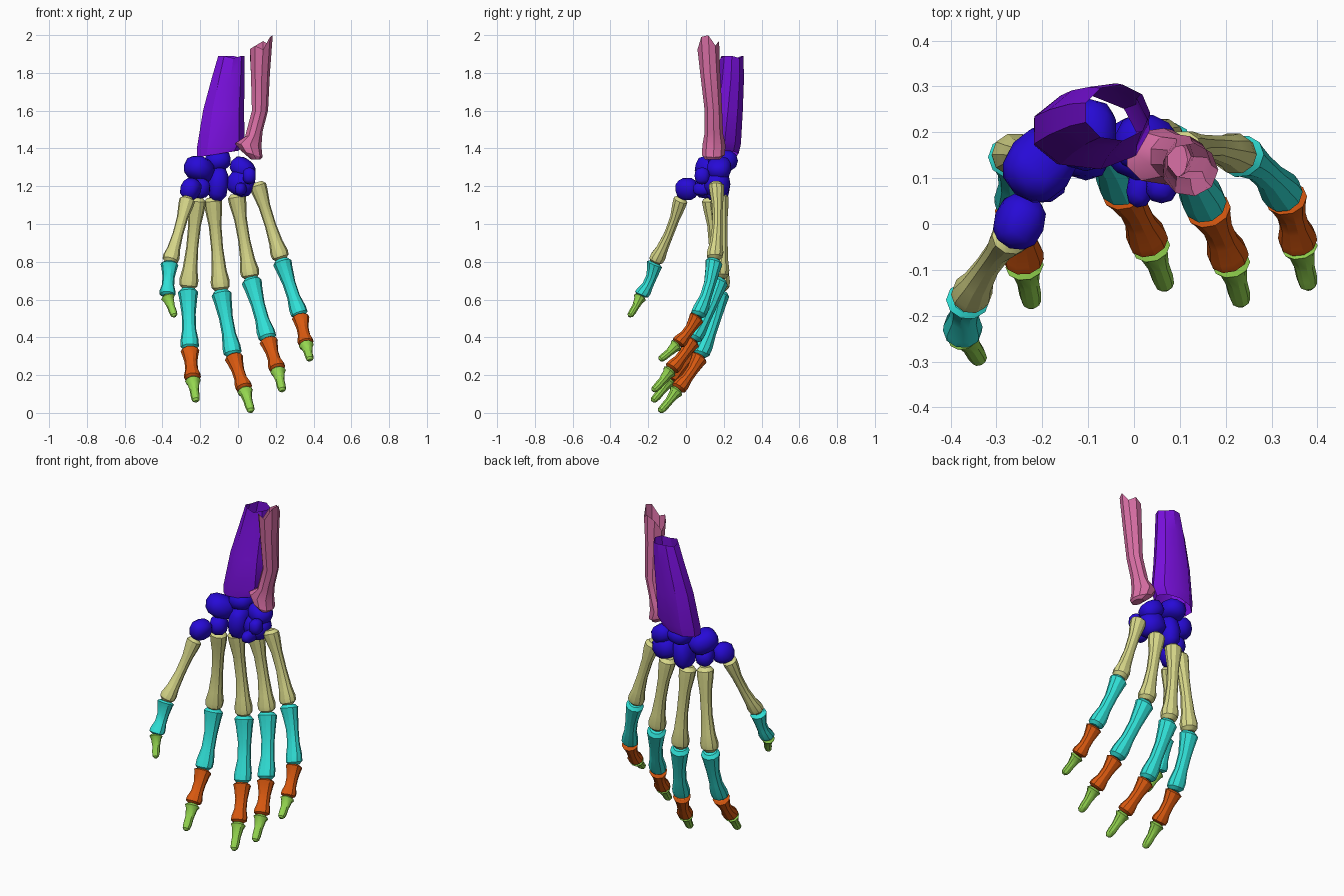
import bpy, bmesh, math
from mathutils import Vector, Matrix

cube = bpy.data.objects.get("Cube")
if cube:
    bpy.data.objects.remove(cube, do_unlink=True)


def material(name, rgb):
    m = bpy.data.materials.new(name)
    m.use_nodes = True
    m.diffuse_color = (*rgb, 1)
    m.node_tree.nodes["Principled BSDF"].inputs["Base Color"].default_value = (*rgb, 1)
    return m


PURPLE = material("purple", (.19, .005, .72))
BLUE = material("blue", (.02, .003, .68))
PINK = material("pink", (.70, .16, .38))
CREAM = material("cream", (.68, .68, .25))
CYAN = material("cyan", (.03, .75, .68))
ORANGE = material("orange", (.70, .10, .005))
GREEN = material("green", (.30, .68, .08))


def finish(name, bm, mat):
    bmesh.ops.recalc_face_normals(bm, faces=bm.faces)
    me = bpy.data.meshes.new(name)
    bm.to_mesh(me)
    bm.free()
    me.materials.append(mat)
    ob = bpy.data.objects.new(name, me)
    bpy.context.collection.objects.link(ob)
    bpy.ops.object.select_all(action='DESELECT')
    ob.select_set(True)
    bpy.context.view_layer.objects.active = ob
    bpy.ops.object.shade_smooth_by_angle(angle=math.radians(32))
    return ob


def loft(name, mat, rings, u, v, sides=10, cap_end=True, jag=0):
    """Skin over rings of (centre, half width, half depth, tilt)."""
    bm = bmesh.new()
    loops = []
    for n, (c, a, b, tilt) in enumerate(rings):
        loop = []
        for i in range(sides):
            w = 2 * math.pi * i / sides
            p = c + u * a * math.cos(w) + v * b * math.sin(w)
            p.z += tilt * a * math.cos(w)
            if n == len(rings) - 1 and i % 3 == 1:
                p.z -= jag
            loop.append(bm.verts.new(p))
        loops.append(loop)
    for lo, hi in zip(loops, loops[1:]):
        for i in range(sides):
            j = (i + 1) % sides
            bm.faces.new((lo[i], lo[j], hi[j], hi[i]))
    if cap_end:
        bm.faces.new(loops[0])
        bm.faces.new(loops[-1])
    return finish(name, bm, mat)


# Bone outlines: position along the bone, relative thickness
LONG = [(0, .6), (.04, 1), (.12, .95), (.3, .7), (.55, .66),
        (.78, .82), (.9, 1.06), (.96, 1), (1, .6)]
SHORT = [(0, .75), (.05, 1.08), (.15, .95), (.4, .74), (.65, .74),
         (.85, .97), (.95, .96), (1, .6)]
TIP = [(0, .7), (.08, 1.05), (.2, .8), (.5, .6), (.75, .6), (.92, .52), (1, .25)]


def bone(name, mat, start, end, radius, outline, bow):
    start, end = Vector(start), Vector(end)
    d = (end - start).normalized()
    v = d.cross(Vector((1, 0, 0))).normalized()
    u = v.cross(d)
    if v.y < 0:
        v = -v
    rings = []
    for t, r in outline:
        c = start.lerp(end, t) + v * bow * math.sin(math.pi * t)
        rings.append((c, r * radius, r * radius * .94, 0))
    loft(name, mat, rings, u, v)


# Fingers: joint positions from the wrist to the tip
FINGERS = {
    "thumb": [(-.265, -.025, 1.14), (-.362, -.165, .795), (-.375, -.24, .62), (-.335, -.3, .51)],
    "index": [(-.215, .125, 1.14), (-.265, .15, .655), (-.255, .035, .335),
              (-.24, -.085, .18), (-.222, -.178, .06)],
    "middle": [(-.135, .17, 1.14), (-.09, .185, .645), (-.025, .075, .3),
               (.035, -.045, .125), (.07, -.14, .005)],
    "ring": [(-.01, .18, 1.16), (.068, .18, .71), (.16, .035, .385),
             (.21, -.08, .23), (.235, -.175, .115)],
    "little": [(.1, .16, 1.22), (.23, .15, .81), (.33, .06, .51),
               (.36, -.045, .365), (.382, -.14, .28)],
}
SEGMENTS = [("metacarpal", CREAM, .048, LONG, .012), ("proximal", CYAN, .05, SHORT, .014),
            ("intermediate", ORANGE, .046, SHORT, .008), ("distal", GREEN, .04, TIP, .004)]
for finger, joints in FINGERS.items():
    parts = SEGMENTS if len(joints) == 5 else SEGMENTS[:2] + SEGMENTS[3:]
    size = {"thumb": .88, "little": .94}.get(finger, 1)
    for (part, mat, r, outline, bow), a, b in zip(parts, joints, joints[1:]):
        bone(f"{finger}_{part}", mat, a, b, r * size, outline, bow)

# Wrist bones: rounded pebbles as centre, half sizes, turn about z, roll about y
WRIST = {
    "scaphoid": ((-.205, .13, 1.29), (.085, .075, .065), 50, 25),
    "lunate": ((-.105, .195, 1.335), (.07, .08, .055), 0, -10),
    "triquetrum": ((.025, .175, 1.295), (.07, .065, .055), -15, 35),
    "pisiform": ((.06, .085, 1.255), (.035, .04, .045), 0, 0),
    "trapezium": ((-.25, .005, 1.185), (.052, .062, .06), -20, 20),
    "trapezoid": ((-.2, .105, 1.19), (.05, .06, .055), 20, 0),
    "capitate": ((-.105, .165, 1.21), (.055, .07, .095), 0, 5),
    "hamate": ((.015, .165, 1.215), (.075, .07, .07), -10, 25),
    "hamate_hook": ((.015, .085, 1.185), (.03, .05, .035), -10, 0),
}
for name, (centre, half, turn, roll) in WRIST.items():
    bm = bmesh.new()
    bmesh.ops.create_icosphere(bm, subdivisions=2, radius=1)
    for vert in bm.verts:
        vert.co = [math.copysign(abs(k) ** .8, k) * h for k, h in zip(vert.co, half)]
    spin = Matrix.Rotation(math.radians(turn), 4, 'Z') @ Matrix.Rotation(math.radians(roll), 4, 'Y')
    bmesh.ops.transform(bm, matrix=Matrix.Translation(centre) @ spin, verts=bm.verts)
    finish(name, bm, BLUE)

# Forearm bones, hollow and broken off at the top
X, Y = Vector((1, 0, 0)), Vector((0, 1, 0))
radius_rings = [(Vector((-.11, .2, 1.37)), .115, .08, .16),
                (Vector((-.095, .205, 1.42)), .13, .087, .14),
                (Vector((-.08, .222, 1.6)), .112, .08, 0),
                (Vector((-.055, .238, 1.77)), .09, .07, 0),
                (Vector((-.037, .243, 1.89)), .072, .062, 0)]
loft("radius", PURPLE, radius_rings, X, Y, sides=9, cap_end=False, jag=.012)

ulna_rings = [(Vector((.092, .14, 1.342)), .025, .04, 0),
              (Vector((.072, .145, 1.37)), .058, .062, -.3),
              (Vector((.052, .148, 1.42)), .072, .062, -.1),
              (Vector((.082, .147, 1.475)), .048, .05, .3),
              (Vector((.115, .145, 1.6)), .044, .047, 0),
              (Vector((.117, .128, 1.8)), .052, .054, 0),
              (Vector((.122, .118, 1.962)), .062, .058, .6)]
ulna = loft("ulna", PINK, ulna_rings, X, Y, sides=9, cap_end=False, jag=.045)

# Close the lower head of the ulna
bm = bmesh.new()
bm.from_mesh(ulna.data)
bm.verts.ensure_lookup_table()
bm.faces.new([bm.verts[i] for i in range(9)])
bmesh.ops.recalc_face_normals(bm, faces=bm.faces)
bm.to_mesh(ulna.data)
bm.free()
